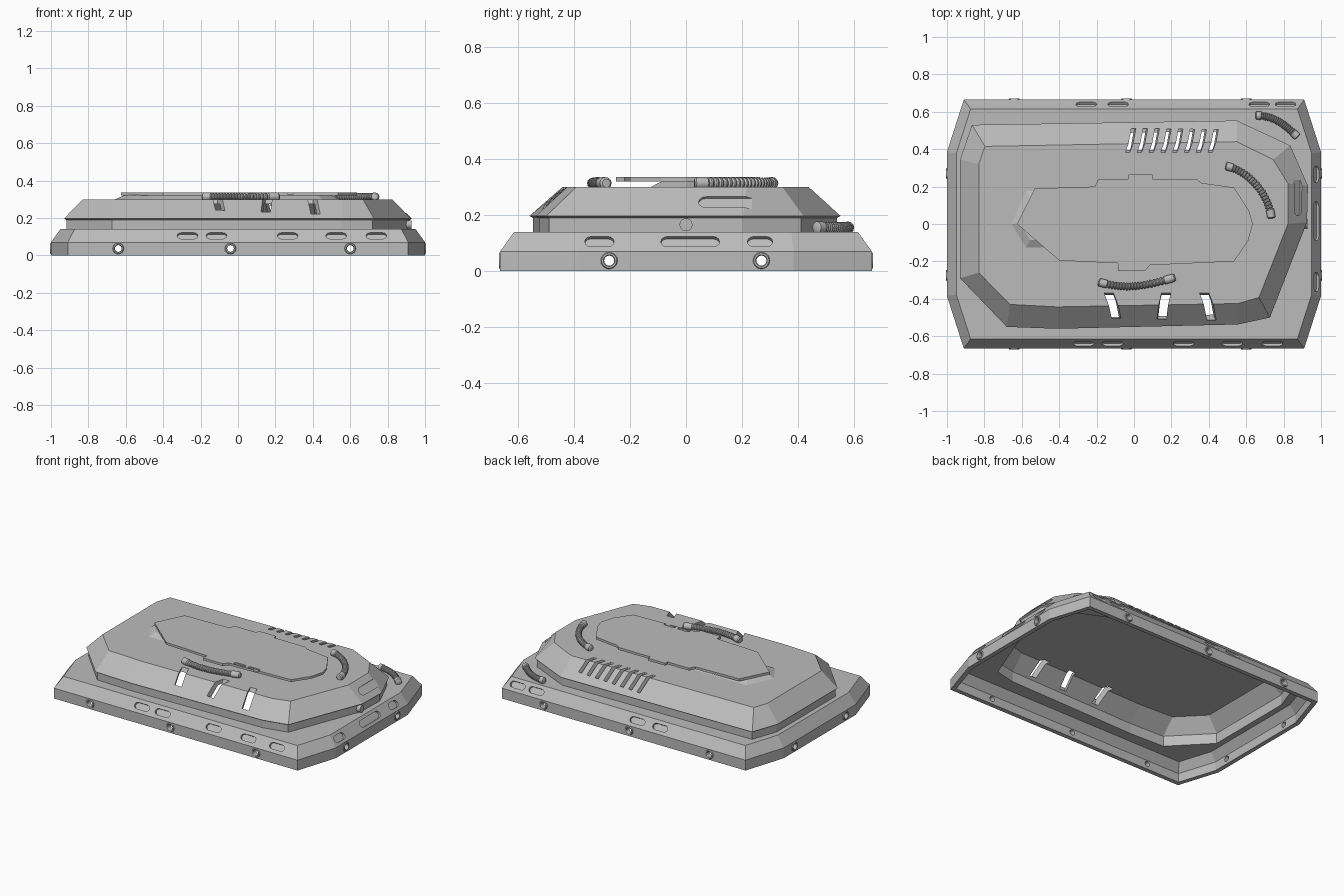
import bpy, bmesh, math
from mathutils import Vector, Matrix

if "Cube" in bpy.data.objects:
    bpy.data.objects.remove(bpy.data.objects["Cube"])

grey = bpy.data.materials.new("hull grey")
grey.use_nodes = True
grey.diffuse_color = (0.5, 0.5, 0.5, 1)
grey.node_tree.nodes["Principled BSDF"].inputs["Base Color"].default_value = (0.5, 0.5, 0.5, 1)


def finish(bm, name):
    bmesh.ops.recalc_face_normals(bm, faces=bm.faces[:])
    mesh = bpy.data.meshes.new(name)
    bm.to_mesh(mesh)
    bm.free()
    mesh.materials.append(grey)
    obj = bpy.data.objects.new(name, mesh)
    bpy.context.collection.objects.link(obj)
    return obj


def inset(points, d):
    """Move every edge of a counter-clockwise outline inwards by d."""
    result = []
    for i, p in enumerate(points):
        p, a, b = Vector(p), Vector(points[i - 1]), Vector(points[(i + 1) % len(points)])
        e, f = (p - a).normalized(), (b - p).normalized()
        n, m = Vector((-e.y, e.x)), Vector((-f.y, f.x))
        result.append(p + (n + m) * (d / (1 + n.dot(m))))
    return result


def ring(bm, points, z):
    return [bm.verts.new((p[0], p[1], z)) for p in points]


def loft(bm, a, b):
    n = len(a)
    for i in range(n):
        j = (i + 1) % n
        bm.faces.new((a[i], a[j], b[j], b[i]))


def fill_between(bm, a, b):
    """Flat ledge between two outlines."""
    edges = []
    for loop in (a, b):
        for i in range(len(loop)):
            pair = (loop[i - 1], loop[i])
            edges.append(bm.edges.get(pair) or bm.edges.new(pair))
    bmesh.ops.triangle_fill(bm, edges=edges, use_beauty=True)


def prism(bm, low, high):
    bm.faces.new(low)
    bm.faces.new(high)
    loft(bm, low, high)


def slot(bm, centre, along, normal, length, width, depth):
    """Round-ended pocket cutter, sunk along the normal."""
    c, t, n = Vector(centre), Vector(along).normalized(), Vector(normal).normalized()
    s, r = n.cross(t), width / 2
    shape = []
    for end in (1, -1):
        for k in range(7):
            a = math.pi * (k / 6 - 0.5)
            shape.append(t * end * (length / 2 - r + r * math.cos(a)) + s * end * r * math.sin(a))
    prism(bm, [bm.verts.new(c + p - n * depth) for p in shape],
          [bm.verts.new(c + p + n * 0.03) for p in shape])


def vent(bm, x, y_in, y_out, width, lean):
    """Slanted opening through the body shoulder."""
    shift = 0.05 if y_in > 0 else -0.05
    shape = [(x - lean, y_in), (x + width - lean, y_in), (x + width + lean, y_out), (x + lean, y_out)]
    prism(bm, ring(bm, [(p[0], p[1] + shift) for p in shape], 0.2),
          ring(bm, [(p[0], p[1] - shift / 4) for p in shape], 0.32))


# Hull shell: base tray and raised body, hollow below
base = [(-1, -.385), (-.91, -.665), (.91, -.665), (1, -.385),
        (1, .385), (.91, .665), (-.91, .665), (-1, .385)]
body = [(-.93, .345), (-.93, -.29), (-.68, -.55), (-.41, -.56), (.556, -.537), (.727, -.5),
        (.925, .01), (.93, .205), (.835, .42), (.55, .553), (-.866, .53)]
top = [(-.83, .32), (-.83, -.26), (-.663, -.43), (-.41, -.443), (.556, -.425), (.668, -.393),
       (.823, 0), (.823, .217), (.743, .345), (.55, .44), (-.797, .415)]

bm = bmesh.new()
sides = []
for base_rings, body_rings in (
    (((0, 0), (0, .07), (.05, .14)), ((body, .012, .14), (body, .012, .19), (body, 0, .197), (top, 0, .3))),
    (((.03, 0), (.03, .06), (.07, .115)), ((body, .04, .115), (body, .04, .185), (top, .02, .275))),
):
    lower = [ring(bm, inset(base, d), z) for d, z in base_rings]
    upper = [ring(bm, inset(o, d), z) for o, d, z in body_rings]
    for rings in (lower, upper):
        for a, b in zip(rings, rings[1:]):
            loft(bm, a, b)
    fill_between(bm, lower[-1], upper[0])
    bm.faces.new(upper[-1])
    sides.append(lower[0])
loft(bm, *sides)
hull = finish(bm, "hull")

# Cutters for pockets, bolt holes and vents
bm = bmesh.new()
for x in (-.27, -.115, .265, .525, .74):
    slot(bm, (x, -.64, .105), (1, 0, 0), (0, -.81, .58), .11, .04, .015)
for x in (-.255, -.085, .67, .81):
    slot(bm, (x, .64, .105), (1, 0, 0), (0, .81, .58), .11, .04, .015)
for y, length in ((-.31, .105), (.015, .21), (.265, .09)):
    slot(bm, (.975, y, .105), (0, 1, 0), (.81, 0, .58), length, .045, .015)
slot(bm, (.88, .16, .25), (0, 1, 0), (.72, 0, .7), .23, .055, .015)

bolts = [(x, s * .665, (0, s, 0)) for x in (-.64, -.04, .6) for s in (1, -1)]
bolts += [(s, y, (s, 0, 0)) for y in (-.275, .27) for s in (1, -1)]
for x, y, n in bolts:
    turn = Vector(n).to_track_quat('Z', 'Y').to_matrix().to_4x4()
    bmesh.ops.create_cone(bm, cap_ends=True, segments=16, radius1=.018, radius2=.018, depth=.12,
                          matrix=Matrix.Translation((x, y, .037)) @ turn)
for i in range(8):
    vent(bm, -.03 + i * .063, .385, .475, .024, .016)
for x, lean in ((-.14, .02), (.135, -.012), (.37, .02)):
    vent(bm, x, -.37, -.475, .05, lean)
cutter = finish(bm, "hull_cutter")


def cut(target, tool):
    mod = target.modifiers.new("cut", 'BOOLEAN')
    mod.object, mod.solver = tool, 'EXACT'
    bpy.context.view_layer.objects.active = target
    bpy.ops.object.modifier_apply(modifier=mod.name)
    bpy.data.objects.remove(tool)


cut(hull, cutter)

# Bolt hole collars
for i, (x, y, n) in enumerate(bolts):
    bpy.ops.mesh.primitive_torus_add(major_radius=.024, minor_radius=.006, major_segments=20,
                                     minor_segments=6, location=(x, y, .037),
                                     rotation=Vector(n).to_track_quat('Z', 'Y').to_euler())
    collar = bpy.context.object
    collar.name = f"bolt_collar_{i + 1}"
    collar.data.materials.append(grey)
    bpy.ops.object.shade_smooth_by_angle()

# Round button on the left end
bpy.ops.mesh.primitive_cylinder_add(vertices=24, radius=.023, depth=.03, location=(.912, .0, .165),
                                    rotation=(0, math.pi / 2, 0))
bpy.context.object.name = "end_button"
bpy.context.object.data.materials.append(grey)

# Plinth under the cover plate
bm = bmesh.new()
foot = [(-.66, 0), (-.58, -.13), (.45, -.13), (.55, 0), (.45, .18), (-.58, .18)]
prism(bm, ring(bm, foot, .298), ring(bm, inset(foot, .045), .322))
finish(bm, "plate_plinth")

# Cover plate with two shallow pockets
plate = [(-.625, 0), (-.4, -.195), (-.085, -.21), (-.085, -.25), (.06, -.25), (.085, -.22),
         (.535, -.2), (.61, -.09), (.635, 0), (.615, .07), (.535, .195), (.36, .22), (.335, .24),
         (.1, .24), (.1, .265), (-.03, .265), (-.03, .24), (-.19, .24), (-.21, .2), (-.53, .19)]
bm = bmesh.new()
prism(bm, ring(bm, plate, .32), ring(bm, plate, .336))
cover = finish(bm, "cover_plate")
bm = bmesh.new()
for x in (.155, .26):
    slot(bm, (x, -.2, .336), (1, 0, 0), (0, 0, 1), .085, .024, .008)
cut(cover, finish(bm, "plate_cutter"))


# Ribbed hoses with smooth end fittings
def hose(name, path, z, steps=72, sides=12):
    a, b, c, d = (Vector((*p, z)) for p in path)
    bm = bmesh.new()
    rings = []
    for i in range(steps + 1):
        t = i / steps
        u = 1 - t
        p = a * u**3 + b * 3 * u * u * t + c * 3 * u * t * t + d * t**3
        tangent = ((b - a) * u * u + (c - b) * 2 * u * t + (d - c) * t * t).normalized()
        side = tangent.cross(Vector((0, 0, 1)))
        edge = min(t, u)
        r = .015 if edge == 0 else .022 if edge < .12 else (.014, .02, .02)[i % 3]
        rings.append([bm.verts.new(p + side * r * math.cos(k * math.tau / sides)
                                   + Vector((0, 0, r * math.sin(k * math.tau / sides))))
                      for k in range(sides)])
    for low, high in zip(rings, rings[1:]):
        loft(bm, low, high)
    bm.faces.new(rings[0])
    bm.faces.new(rings[-1])
    obj = finish(bm, name)
    bpy.context.view_layer.objects.active = obj
    obj.select_set(True)
    bpy.ops.object.shade_smooth_by_angle(angle=math.radians(40))
    obj.select_set(False)


bpy.ops.object.select_all(action='DESELECT')
hose("front_hose", [(-.19, -.31), (-.05, -.35), (.04, -.34), (.22, -.285)], .314)
hose("end_hose", [(.49, .31), (.6, .29), (.72, .17), (.735, .03)], .314)
hose("corner_hose", [(.65, .58), (.74, .58), (.8, .54), (.875, .465)], .155)
